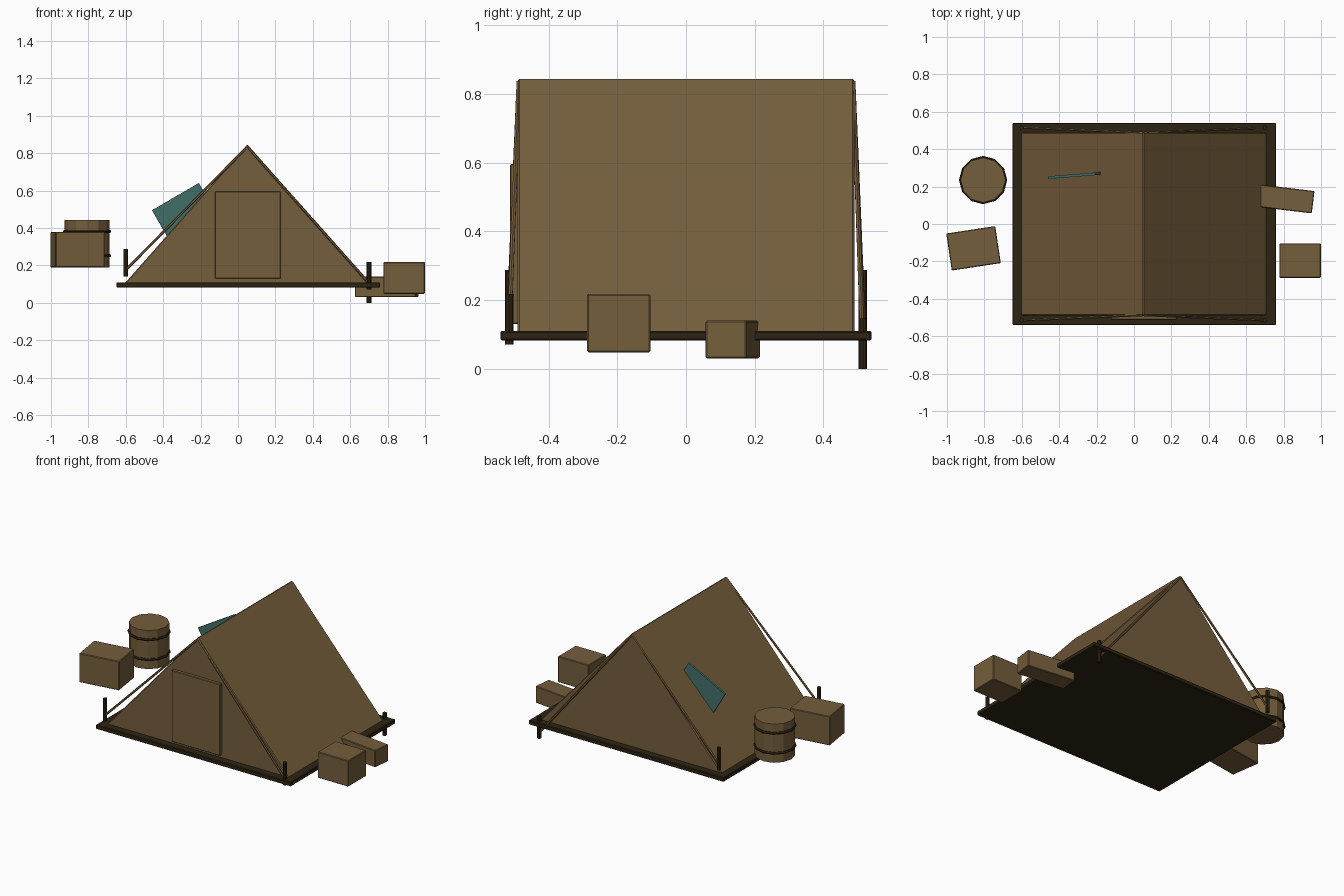
import bpy, bmesh, math
from mathutils import Vector

if "Cube" in bpy.data.objects:
    bpy.data.objects.remove(bpy.data.objects["Cube"])


def material(name, rgb):
    m = bpy.data.materials.new(name)
    m.diffuse_color = (*rgb, 1)
    m.use_nodes = True
    m.node_tree.nodes["Principled BSDF"].inputs["Base Color"].default_value = m.diffuse_color
    return m


CANVAS = material("canvas brown", (0.178, 0.112, 0.045))
DARK = material("dark wood", (0.027, 0.017, 0.006))
TEAL = material("teal cloth", (0.055, 0.162, 0.141))


def finish(name, bm, mat, bevel=0):
    bmesh.ops.recalc_face_normals(bm, faces=bm.faces)
    me = bpy.data.meshes.new(name)
    bm.to_mesh(me)
    bm.free()
    me.materials.append(mat)
    ob = bpy.data.objects.new(name, me)
    bpy.context.collection.objects.link(ob)
    if bevel:
        mod = ob.modifiers.new("soft edge", 'BEVEL')
        mod.width = bevel
        mod.segments = 1
    return ob


def box(name, centre, size, mat, rot=(0, 0, 0), bevel=0.004):
    bm = bmesh.new()
    bmesh.ops.create_cube(bm, size=1)
    bmesh.ops.scale(bm, vec=size, verts=bm.verts)
    ob = finish(name, bm, mat, bevel)
    ob.location = centre
    ob.rotation_euler = rot
    return ob


def rod(name, a, b, radius, mat, sides=8):
    a, b = Vector(a), Vector(b)
    bm = bmesh.new()
    bmesh.ops.create_cone(bm, cap_ends=True, segments=sides, radius1=radius,
                          radius2=radius, depth=(b - a).length)
    ob = finish(name, bm, mat)
    ob.location = (a + b) / 2
    ob.rotation_euler = (b - a).to_track_quat('Z', 'Y').to_euler()
    return ob


# Ground board
box("base_board", (0.055, 0, 0.096), (1.41, 1.08, 0.028), DARK)

# Tent body: a triangular profile extruded front to back
bm = bmesh.new()
profile = [(-0.605, 0.105), (0.71, 0.105), (0.05, 0.847)]
face = bm.faces.new([bm.verts.new((x, -0.49, z)) for x, z in profile])
ext = bmesh.ops.extrude_face_region(bm, geom=[face])
bmesh.ops.translate(bm, vec=(0, 0.98, 0),
                    verts=[v for v in ext["geom"] if isinstance(v, bmesh.types.BMVert)])
finish("tent_canvas", bm, CANVAS, 0.005)

# Door flap on the front
box("door_flap", (0.053, -0.5, 0.363), (0.35, 0.024, 0.466), CANVAS, bevel=0.003)

# Stakes and guy ropes at the four corners (x, y, stake bottom)
corners = {
    "front_left": (-0.6, -0.515, 0.14),
    "front_right": (0.7, -0.515, 0.07),
    "back_left": (-0.6, 0.515, 0.14),
    "back_right": (0.7, 0.515, 0.0),
}
for label, (x, y, z) in corners.items():
    rod(label + "_stake", (x, y, z), (x, y, z + 0.147), 0.0125, DARK)
    side = math.copysign(0.487, y)
    rod(label + "_rope", (0.05, side, 0.835), (x, y, z + 0.035), 0.007, CANVAS, 6)

# Teal cloth plate standing out of the left slope
tilt = math.atan2(0.145, 0.25)
along = Vector((math.cos(tilt), 0, math.sin(tilt)))
down = Vector((math.sin(tilt), 0, -math.cos(tilt)))
mid = Vector((-0.46, 0.262, 0.495)) + along * 0.145 + down * 0.1
box("teal_patch", mid, (0.29, 0.014, 0.2), TEAL, (0, -tilt, math.radians(4.6)), 0)

# Crates
box("left_crate", (-0.858, -0.13, 0.284), (0.265, 0.2, 0.19), CANVAS, (0, 0, 0.15))
box("right_crate", (0.888, -0.196, 0.133), (0.222, 0.184, 0.17), CANVAS)
box("right_low_crate", (0.795, 0.136, 0.085), (0.328, 0.12, 0.11), CANVAS, (0, 0, -0.12))

# Barrel with two hoops
bx, by = -0.807, 0.235
rod("barrel", (bx, by, 0.19), (bx, by, 0.442), 0.12, CANVAS, 12)
for label, z in (("lower", 0.252), ("upper", 0.382)):
    bpy.ops.mesh.primitive_torus_add(location=(bx, by, z), major_radius=0.12, minor_radius=0.009,
                                     major_segments=12, minor_segments=6)
    hoop = bpy.context.object
    hoop.name = label + "_hoop"
    hoop.data.materials.append(DARK)
